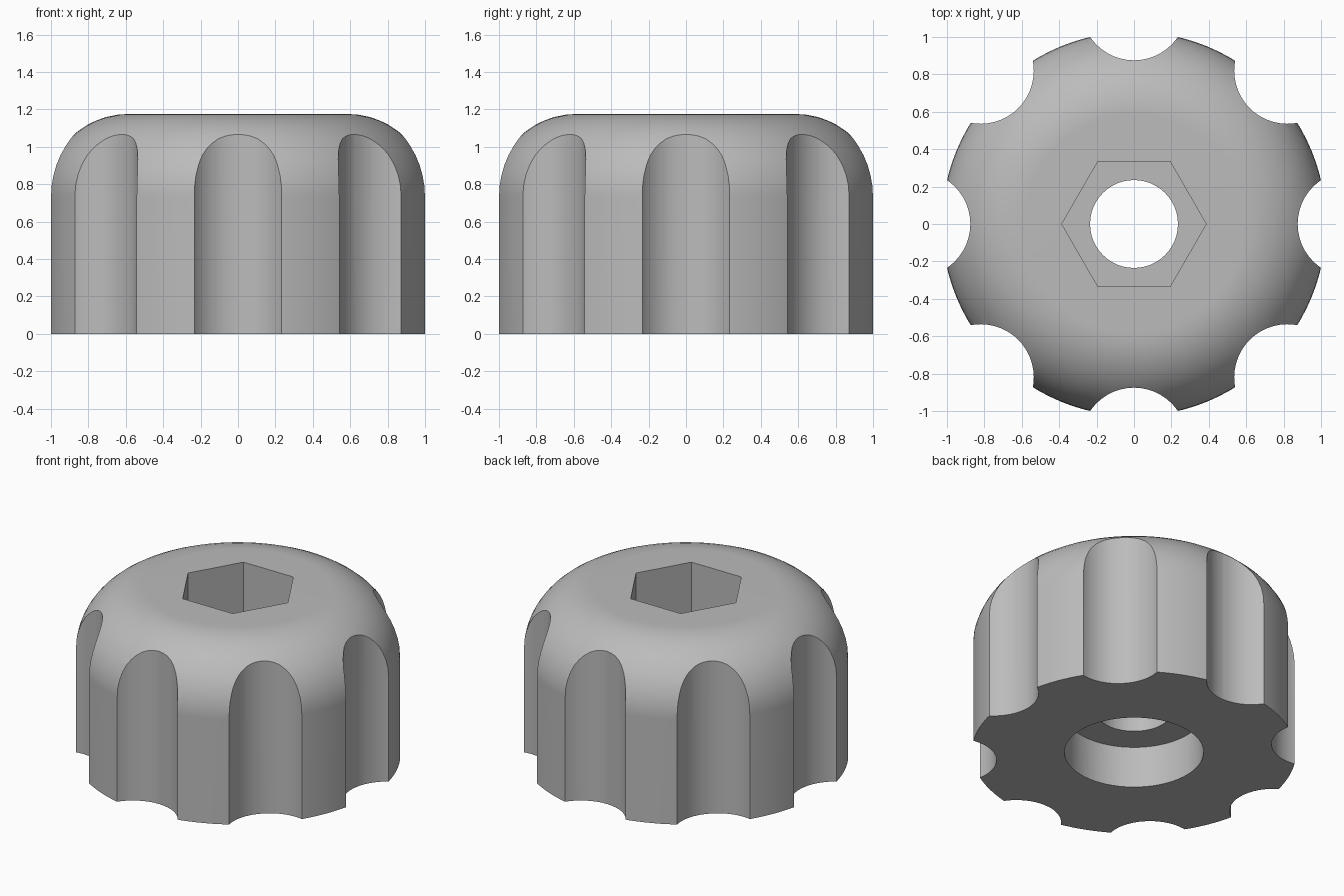
import bpy, bmesh, math
from mathutils import Matrix

old = bpy.data.objects.get("Cube")
if old:
    bpy.data.objects.remove(old, do_unlink=True)

RADIUS, HEIGHT, FILLET = 1.027, 1.175, 0.44
FLUTES, FLUTE_RADIUS, FLUTE_CENTRE = 8, 0.283, 1.158
BORE, COUNTERBORE, COUNTERBORE_DEPTH = 0.235, 0.44, 0.29
HEX_RADIUS, HEX_FLOOR = 0.386, 0.72

grey = bpy.data.materials.new("plain grey")
grey.use_nodes = True
colour = (0.5, 0.5, 0.5, 1)
grey.diffuse_color = colour
grey.node_tree.nodes["Principled BSDF"].inputs["Base Color"].default_value = colour


def make_object(name, bm):
    bmesh.ops.recalc_face_normals(bm, faces=bm.faces)
    mesh = bpy.data.meshes.new(name)
    bm.to_mesh(mesh)
    bm.free()
    mesh.materials.append(grey)
    obj = bpy.data.objects.new(name, mesh)
    bpy.context.collection.objects.link(obj)
    return obj


def lathe(name, profile, steps=96):
    """Revolve an (r, z) profile that starts and ends on the axis."""
    bm = bmesh.new()
    verts = [bm.verts.new((r, 0, z)) for r, z in profile]
    edges = [bm.edges.new(pair) for pair in zip(verts, verts[1:])]
    bmesh.ops.spin(bm, geom=verts + edges, axis=(0, 0, 1), cent=(0, 0, 0),
                   angle=math.tau, steps=steps, use_duplicate=False)
    bmesh.ops.remove_doubles(bm, verts=bm.verts, dist=1e-4)
    return make_object(name, bm)


def prism(bm, radius, bottom, top, sides, x=0.0, turn=0.0):
    """Upright prism, moved out along x and then turned about z."""
    place = Matrix.Rotation(turn, 4, 'Z') @ Matrix.Translation((x, 0, (bottom + top) / 2))
    # cone vertices start on the y axis, so turn them to put a corner on x
    place = place @ Matrix.Rotation(math.pi / 2, 4, 'Z')
    bmesh.ops.create_cone(bm, cap_ends=True, segments=sides, radius1=radius,
                          radius2=radius, depth=top - bottom, matrix=place)


# Knob body: cylinder with a large rounded shoulder
profile = [(0, 0), (RADIUS, 0)]
for i in range(13):
    a = math.pi / 2 * i / 12
    profile.append((RADIUS - FILLET + FILLET * math.cos(a),
                    HEIGHT - FILLET + FILLET * math.sin(a)))
profile.append((0, HEIGHT))
knob = lathe("knob_body", profile)

# Cutters: grip flutes, through bore, counterbore and hexagonal socket
flutes = bmesh.new()
for i in range(FLUTES):
    prism(flutes, FLUTE_RADIUS, -0.2, HEIGHT + 0.2, 48, FLUTE_CENTRE, math.tau * i / FLUTES)
bore = bmesh.new()
prism(bore, BORE, -0.2, HEIGHT + 0.2, 48)
counterbore = bmesh.new()
prism(counterbore, COUNTERBORE, -0.2, COUNTERBORE_DEPTH, 64)
socket = bmesh.new()
prism(socket, HEX_RADIUS, HEX_FLOOR, HEIGHT + 0.2, 6)

cutters = [make_object(name, bm) for name, bm in (
    ("flute_cutter", flutes), ("bore_cutter", bore),
    ("counterbore_cutter", counterbore), ("socket_cutter", socket))]
for cutter in cutters:
    cutter.hide_render = True
    cut = knob.modifiers.new(cutter.name, 'BOOLEAN')
    cut.operation, cut.solver, cut.object = 'DIFFERENCE', 'EXACT', cutter

# Bake the cuts and discard the cutters
depsgraph = bpy.context.evaluated_depsgraph_get()
baked = bpy.data.meshes.new_from_object(knob.evaluated_get(depsgraph))
knob.modifiers.clear()
knob.data = baked
for cutter in cutters:
    bpy.data.objects.remove(cutter, do_unlink=True)

# Smooth curved walls, crisp cut edges, flat top
bpy.ops.object.select_all(action='DESELECT')
knob.select_set(True)
bpy.context.view_layer.objects.active = knob
bpy.ops.object.shade_smooth_by_angle(angle=math.radians(25))
weighted = knob.modifiers.new("even_normals", 'WEIGHTED_NORMAL')
weighted.keep_sharp = True
